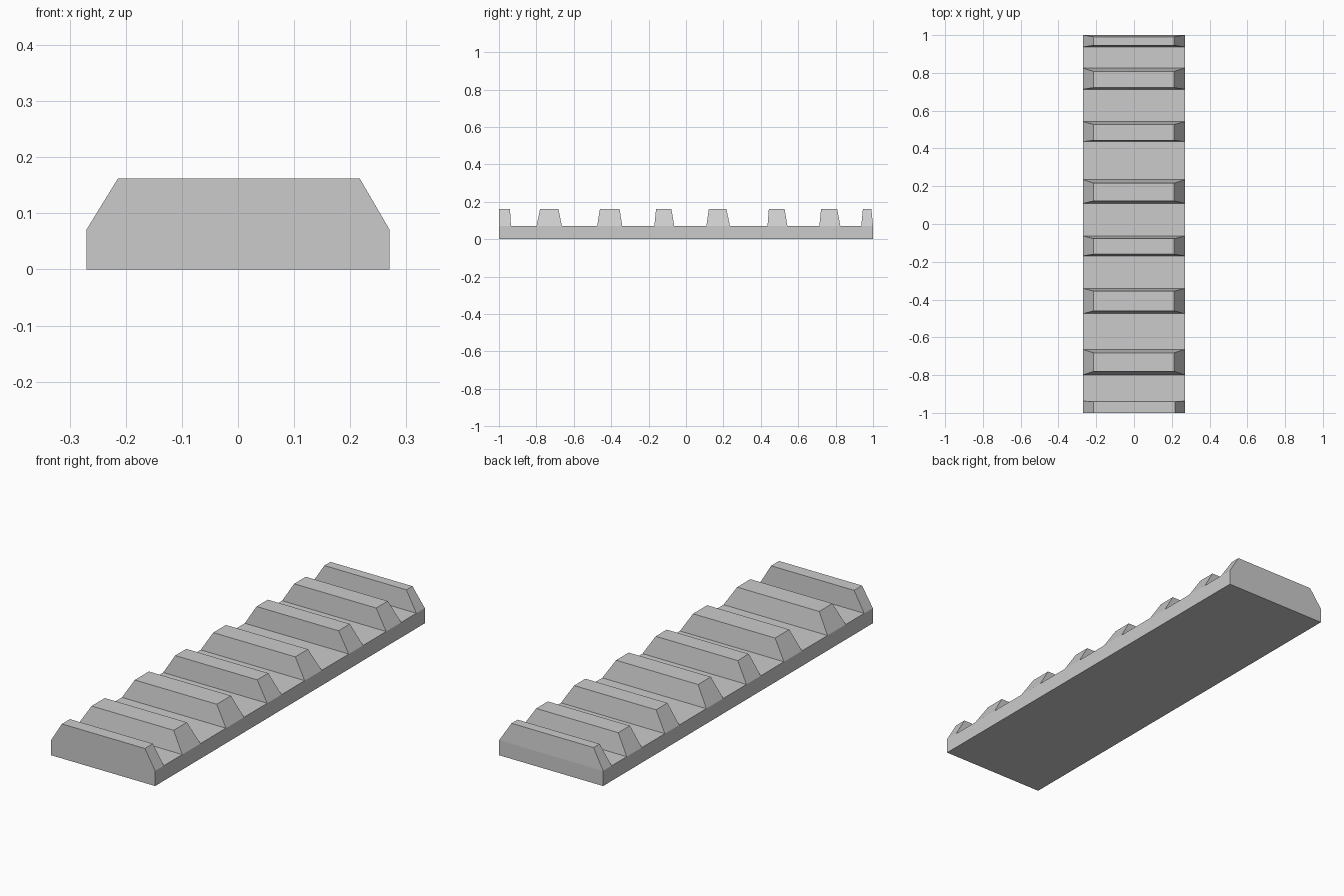
import bpy, bmesh

if "Cube" in bpy.data.objects:
    bpy.data.objects.remove(bpy.data.objects["Cube"])

HALF_W, SHOULDER, TOP = 0.27, 0.071, 0.162
TOP_L, TOP_R = -0.214, 0.212

# Ribs: base start, base end, top start, top end along y
RIBS = [
    (-1.0, -0.936, -1.0, -0.941),
    (-0.799, -0.664, -0.78, -0.682),
    (-0.475, -0.341, -0.46, -0.355),
    (-0.169, -0.063, -0.16, -0.078),
    (0.109, 0.235, 0.122, 0.216),
    (0.436, 0.542, 0.443, 0.527),
    (0.713, 0.825, 0.722, 0.808),
    (0.937, 1.0, 0.946, 0.991),
]

bm = bmesh.new()

# Base slab, split into strips at the rib edges
stations = [y for rib in RIBS for y in rib[:2]]
rings = [[bm.verts.new(p) for p in ((-HALF_W, y, 0), (HALF_W, y, 0),
                                    (HALF_W, y, SHOULDER), (-HALF_W, y, SHOULDER))]
         for y in stations]
bm.faces.new(rings[0])
bm.faces.new(rings[-1][::-1])
strips = []
for a, b in zip(rings, rings[1:]):
    for i in range(4):
        j = (i + 1) % 4
        face = bm.faces.new((a[i], b[i], b[j], a[j]))
        if i == 2:
            strips.append(face)

# Raise every other strip into a tapered rib
for face, (y0, y1, t0, t1) in zip(strips[::2], RIBS):
    top = bmesh.ops.extrude_face_region(bm, geom=[face])["geom"]
    bmesh.ops.delete(bm, geom=[face], context='FACES_ONLY')
    right = 0.217 if y0 == -1.0 else TOP_R
    for v in (g for g in top if isinstance(g, bmesh.types.BMVert)):
        v.co = (TOP_L if v.co.x < 0 else right,
                t0 if v.co.y < (y0 + y1) / 2 else t1, TOP)

bmesh.ops.recalc_face_normals(bm, faces=bm.faces)

# Merge the coplanar strips of the underside and flanks
bmesh.ops.dissolve_limit(bm, angle_limit=0.01, verts=bm.verts, edges=bm.edges)

mesh = bpy.data.meshes.new("ribbed_rail")
bm.to_mesh(mesh)
bm.free()
rail = bpy.data.objects.new("ribbed_rail", mesh)
bpy.context.collection.objects.link(rail)
